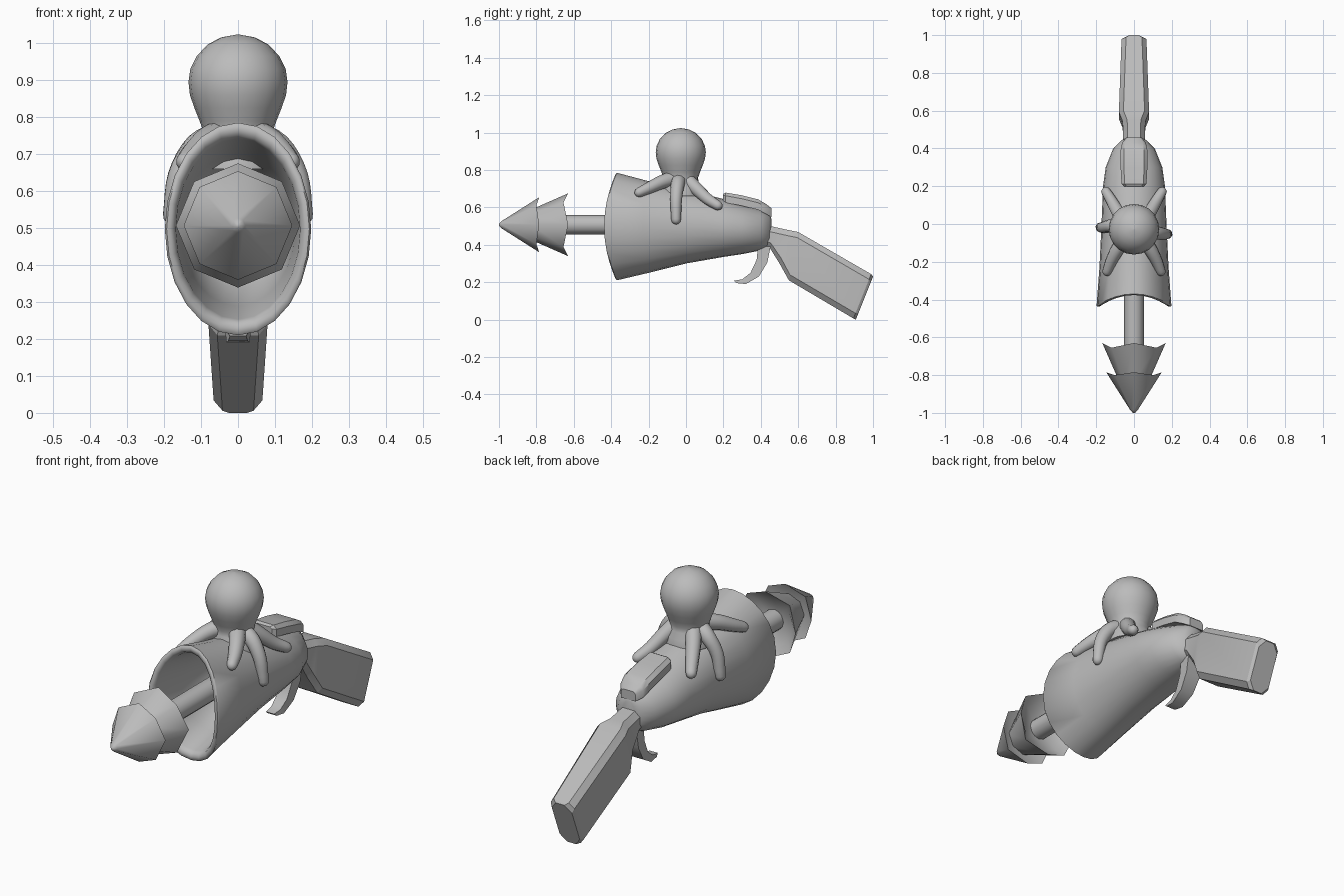
import bpy, bmesh, math
from mathutils import Vector

if "Cube" in bpy.data.objects:
    bpy.data.objects.remove(bpy.data.objects["Cube"])

grey = bpy.data.materials.new("plain grey")
grey.diffuse_color = (0.5, 0.5, 0.5, 1)
grey.use_nodes = True
grey.node_tree.nodes["Principled BSDF"].inputs["Base Color"].default_value = grey.diffuse_color


def loft(name, rings, angle=40, closed=False):
    """Skin a list of equal-sized point rings; cap the ends unless closed."""
    bm = bmesh.new()
    vs = [[bm.verts.new(p) for p in r] for r in rings]
    n = len(rings[0])
    pairs = list(zip(vs, vs[1:]))
    for a, b in pairs:
        for i in range(n):
            j = (i + 1) % n
            bm.faces.new((a[i], a[j], b[j], b[i]))
    bm.faces.new(vs[0])
    bm.faces.new(vs[-1])
    bmesh.ops.remove_doubles(bm, verts=bm.verts, dist=0.0002)
    bmesh.ops.recalc_face_normals(bm, faces=bm.faces)
    me = bpy.data.meshes.new(name)
    bm.to_mesh(me)
    bm.free()
    me.materials.append(grey)
    ob = bpy.data.objects.new(name, me)
    bpy.context.collection.objects.link(ob)
    bpy.ops.object.select_all(action='DESELECT')
    bpy.context.view_layer.objects.active = ob
    ob.select_set(True)
    bpy.ops.object.shade_smooth_by_angle(angle=math.radians(angle))
    return ob


def angles(n):
    return [2 * math.pi * i / n for i in range(n)]


def oval(y, top, bottom, w, bulge=0, s=1, n=24):
    """Upright oval ring whose sides bow forward by bulge."""
    c, h = (top + bottom) / 2, (top - bottom) / 2
    return [(s * w * math.sin(a), y - bulge * math.sin(a) ** 2, c + s * h * math.cos(a))
            for a in angles(n)]


def smooth_path(pts, steps=4):
    """Catmull-Rom resampling of a short path."""
    p = [Vector(q) for q in pts]
    p = [2 * p[0] - p[1]] + p + [2 * p[-1] - p[-2]]
    out = []
    for a, b, c, d in zip(p, p[1:], p[2:], p[3:]):
        for k in range(steps):
            t = k / steps
            out.append(0.5 * (2 * b + (c - a) * t + (2 * a - 5 * b + 4 * c - d) * t * t
                              + (3 * b - a - 3 * c + d) * t ** 3))
    return out + [p[-2]]


def tube(name, pts, r0, r1, n=10):
    """Tapered tube with a rounded tip."""
    path = smooth_path(pts)
    m = len(path) - 1
    radii = [r0 + (r1 - r0) * i / m for i in range(m + 1)]
    end = (path[-1] - path[-2]).normalized()
    last = path[-1].copy()
    for f in (0.5, 0.85, 0.99):
        path.append(last + end * r1 * f)
        radii.append(r1 * math.sqrt(1 - f * f))
    rings = []
    for i, p in enumerate(path):
        t = (path[min(i + 1, len(path) - 1)] - path[max(i - 1, 0)]).normalized()
        u = t.cross(Vector((0.3, 1, 0.1)) if abs(t.y) < 0.8 else Vector((1, 0, 0))).normalized()
        v = t.cross(u)
        rings.append([p + radii[i] * (math.cos(a) * u + math.sin(a) * v) for a in angles(n)])
    return loft(name, rings, 60)


# Hollow flared body: inner wall, rolled lip, outer shell
outer = [(-0.37, 0.785, 0.21, 0.198, 0.062), (-0.2, 0.74, 0.25, 0.183, 0.03),
         (0.0, 0.695, 0.3, 0.172, 0), (0.2, 0.645, 0.335, 0.164, 0),
         (0.3, 0.615, 0.35, 0.15, 0), (0.4, 0.585, 0.37, 0.11, 0),
         (0.445, 0.568, 0.385, 0.065, 0), (0.456, 0.54, 0.41, 0.035, 0)]
inner = [oval(0.08, 0.68, 0.31, 0.17, 0, 0.6), oval(0.03, 0.69, 0.3, 0.172, 0, 0.8),
         oval(-0.2, 0.74, 0.25, 0.183, 0.03, 0.84), oval(-0.35, 0.785, 0.21, 0.198, 0.062, 0.85)]
lip = [oval(-0.37, 0.785, 0.21, 0.198, 0.062, 0.88), oval(-0.376, 0.785, 0.21, 0.198, 0.062, 0.93),
       oval(-0.376, 0.785, 0.21, 0.198, 0.062, 0.975)]
loft("body", inner + lip + [oval(*o) for o in outer], 50)


# Shoulder stock: chamfered box sections between a top and a bottom point
def box_ring(ty, tz, by, bz, w, ch=0.03):
    t, b = Vector((0, ty, tz)), Vector((0, by, bz))
    d = (b - t).normalized() * ch
    x, xi = Vector((w, 0, 0)), Vector((w - ch * 0.8, 0, 0))
    return [t - xi, t + xi, t + d + x, b - d + x, b + xi, b - xi, b - d - x, t + d - x]


loft("stock", [box_ring(0.38, 0.51, 0.38, 0.40, 0.05), box_ring(0.46, 0.498, 0.45, 0.38, 0.058),
               box_ring(0.55, 0.478, 0.50, 0.30, 0.06), box_ring(0.6, 0.468, 0.55, 0.21, 0.08),
               box_ring(0.99, 0.243, 0.895, 0.006, 0.066), box_ring(1.0, 0.23, 0.908, 0.0, 0.056, 0.04)], 30)

# Curved trigger
front = [(0.385, 0.39), (0.378, 0.32), (0.345, 0.25), (0.3, 0.215), (0.255, 0.208)]
back = [(0.452, 0.39), (0.435, 0.305), (0.39, 0.23), (0.32, 0.19), (0.27, 0.195)]
loft("trigger", [[(-w, *f), (w, *f), (w * 1.2, *b), (-w * 1.2, *b)]
                 for f, b, w in zip(front, back, (0.035, 0.034, 0.03, 0.026, 0.022))], 40)

# Rounded rear plate lying on the body
plate = []
for y, z, w, th in [(0.198, 0.66, 0.05, 0.012), (0.212, 0.655, 0.066, 0.024), (0.3, 0.638, 0.071, 0.026),
                    (0.385, 0.617, 0.072, 0.026), (0.43, 0.593, 0.063, 0.024), (0.458, 0.578, 0.04, 0.016)]:
    plate.append([(-w, y, z - 0.03), (w, y, z - 0.03), (w, y, z + th * 0.3), (w * 0.75, y, z + th),
                  (-w * 0.75, y, z + th), (-w, y, z + th * 0.3)])
loft("rear_plate", plate, 35)

# Harpoon shaft and two-tier barbed head
CZ = 0.507


def disc(y, r, n=8, dip=0):
    return [(r * math.sin(a), y - dip * math.sin(2 * a) ** 2, CZ + r * math.cos(a)) for a in angles(n)]


loft("harpoon_shaft", [disc(-0.75, 0.052, 12), disc(0.1, 0.052, 12)])
loft("harpoon_tip", [disc(-1.0, 0.006), disc(-0.985, 0.02), disc(-0.785, 0.147, 8, 0.015),
                     disc(-0.815, 0.09)], 50)
loft("harpoon_barbs", [disc(-0.83, 0.08), disc(-0.63, 0.168, 8, 0.025),
                       disc(-0.67, 0.125, 8, 0.01), disc(-0.7, 0.05)], 50)

# Octopus head, turned profile
HY = -0.028
profile = [(0.001, 1.024), (0.045, 1.016), (0.082, 0.997), (0.112, 0.965), (0.129, 0.93), (0.134, 0.895),
           (0.13, 0.86), (0.118, 0.825), (0.104, 0.79), (0.093, 0.76), (0.094, 0.735), (0.11, 0.705), (0.115, 0.66)]
loft("octopus_head", [[(r * math.sin(a), HY + r * math.cos(a), z) for a in angles(20)]
                      for r, z in profile], 60)

# Six draped arms, three per side
for side, s, dy in (("left", -1, 0.035), ("right", 1, 0)):
    arms = {
        "front": [(0.04, -0.06, 0.755), (0.085, -0.13, 0.735), (0.12, -0.195, 0.705), (0.142, -0.25, 0.68)],
        "middle": [(0.04, -0.035, 0.75), (0.11, -0.045 + dy, 0.72), (0.16, -0.053 + dy, 0.64),
                   (0.178, -0.053 + dy, 0.535)],
        "back": [(0.04, 0.0, 0.75), (0.08, 0.055, 0.70), (0.115, 0.115, 0.645), (0.148, 0.17, 0.61)],
    }
    for part, pts in arms.items():
        tube(f"{side}_{part}_arm", [(s * x, y, z) for x, y, z in pts], 0.042, 0.026)
